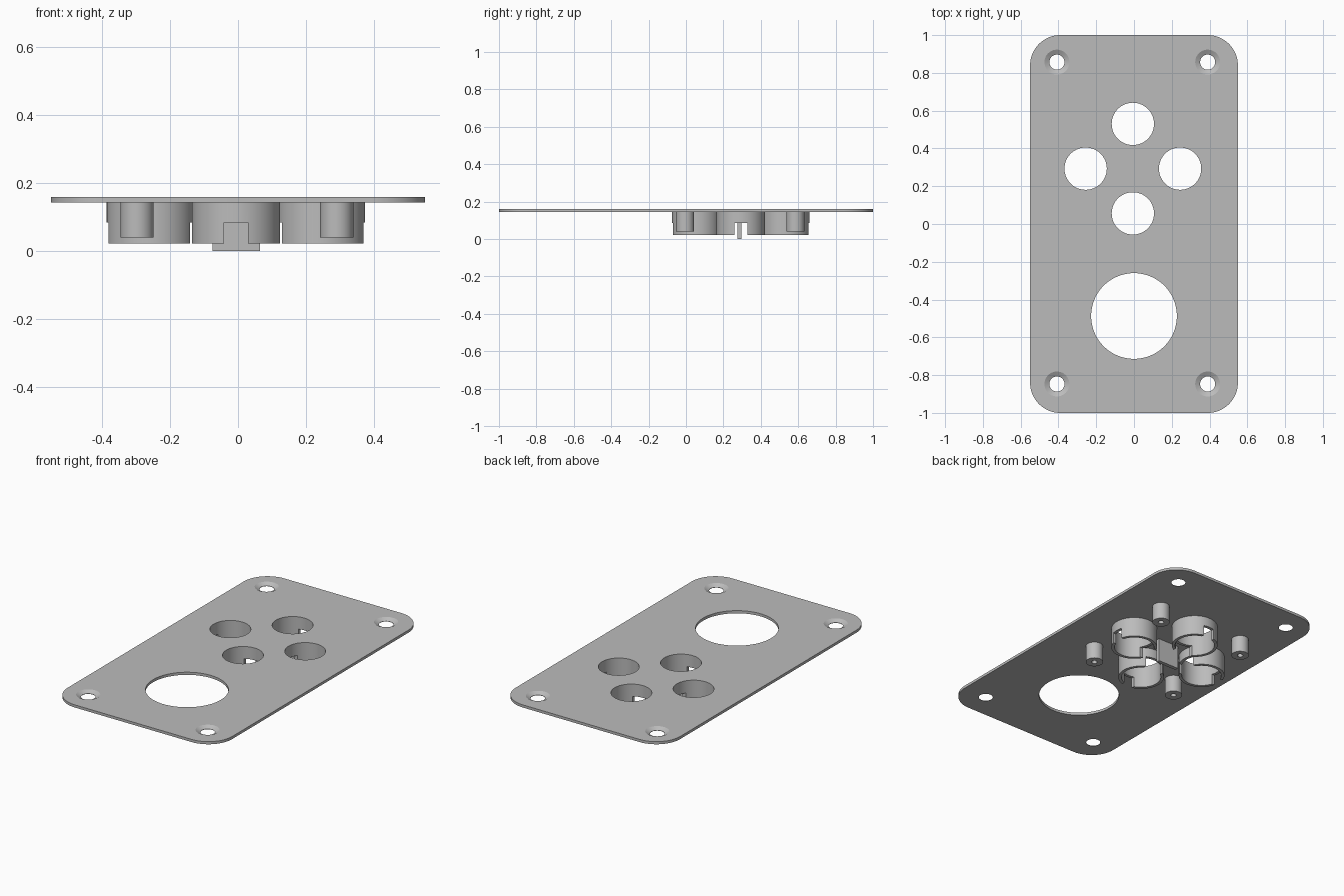
import bpy, bmesh
from math import cos, sin, pi, radians

if "Cube" in bpy.data.objects:
    bpy.data.objects.remove(bpy.data.objects["Cube"])

grey = bpy.data.materials.new("plain grey")
grey.use_nodes = True
COLOUR = (0.5, 0.5, 0.5, 1)
grey.diffuse_color = COLOUR
grey.node_tree.nodes["Principled BSDF"].inputs["Base Color"].default_value = COLOUR

PLATE_Z, TOP_Z = 0.143, 0.159
CX, CY = -0.006, 0.293          # centre of the button cluster


def make(name, bm):
    bmesh.ops.recalc_face_normals(bm, faces=bm.faces)
    mesh = bpy.data.meshes.new(name)
    bm.to_mesh(mesh)
    bm.free()
    mesh.materials.append(grey)
    ob = bpy.data.objects.new(name, mesh)
    bpy.context.collection.objects.link(ob)
    return ob


def select(ob):
    bpy.ops.object.select_all(action="DESELECT")
    ob.select_set(True)
    bpy.context.view_layer.objects.active = ob


def smooth(ob):
    select(ob)
    bpy.ops.object.shade_smooth_by_angle(angle=radians(30))


def lathe(name, profile, x, y, closed=True, steps=64):
    """Spin (radius, z) points about a vertical axis at x, y."""
    bm = bmesh.new()
    rings = [[bm.verts.new((x + r * cos(2 * pi * i / steps),
                            y + r * sin(2 * pi * i / steps), z))
              for i in range(steps)] for r, z in profile]
    pairs = list(zip(rings, rings[1:]))
    if closed:
        pairs.append((rings[-1], rings[0]))
    else:
        bm.faces.new(rings[0])
        bm.faces.new(rings[-1])
    for a, b in pairs:
        for i in range(steps):
            j = (i + 1) % steps
            bm.faces.new((a[i], a[j], b[j], b[i]))
    return make(name, bm)


def box(name, centre, size):
    bm = bmesh.new()
    bmesh.ops.create_cube(bm, size=1)
    bmesh.ops.scale(bm, vec=size, verts=bm.verts)
    bmesh.ops.translate(bm, vec=centre, verts=bm.verts)
    return make(name, bm)


def cut(ob, cutters):
    for c in cutters:
        c.hide_render = True
        mod = ob.modifiers.new("cut", "BOOLEAN")
        mod.operation, mod.solver, mod.object = "DIFFERENCE", "EXACT", c
        select(ob)
        bpy.ops.object.modifier_apply(modifier=mod.name)
        bpy.data.objects.remove(c)


# Rounded cover plate
bm = bmesh.new()
R, STEPS = 0.16, 16
outline = []
for k, (sx, sy) in enumerate([(1, 1), (-1, 1), (-1, -1), (1, -1)]):
    for i in range(STEPS + 1):
        a = (k + i / STEPS) * pi / 2
        outline.append(bm.verts.new((sx * (0.55 - R) + R * cos(a),
                                     sy * (1 - R) + R * sin(a), PLATE_Z)))
base = bm.faces.new(outline)
ext = bmesh.ops.extrude_face_region(bm, geom=[base])
bmesh.ops.translate(bm, vec=(0, 0, TOP_Z - PLATE_Z),
                    verts=[v for v in ext["geom"] if isinstance(v, bmesh.types.BMVert)])
plate = make("cover_plate", bm)

# Button, dial and countersunk screw openings
buttons = {"right": (0.25, 0), "left": (-0.25, 0), "back": (0, 0.237), "front": (0, -0.237)}
holes = [lathe("hole_cutter", [(0.112, 0.1), (0.112, 0.2)], CX + x, CY + y, False)
         for x, y in buttons.values()]
holes.append(lathe("dial_cutter", [(0.227, 0.1), (0.227, 0.2)], 0, -0.487, False, 96))
for x in (-0.408, 0.39):
    for y in (-0.847, 0.857):
        holes.append(lathe("screw_cutter", [(0.04, 0.1), (0.04, 0.145), (0.066, TOP_Z),
                                            (0.066, 0.2)], x, y, False, 48))
cut(plate, holes)
smooth(plate)

# Button guide tubes, notched narrow on the outside and wide on the inside
for name, (x, y) in buttons.items():
    px, py = CX + x, CY + y
    tube = lathe(name + "_button_guide", [(0.13, 0.022), (0.13, PLATE_Z),
                                          (0.112, PLATE_Z), (0.112, 0.022)], px, py)
    dx, dy = (x > 0) - (x < 0), (y > 0) - (y < 0)
    notches = []
    for side, width in ((1, 0.07), (-1, 0.12)):
        size = (0.12 if dx else width, 0.12 if dy else width, 0.085)
        notches.append(box("notch_cutter", (px + side * dx * 0.12, py + side * dy * 0.12,
                                            0.0425), size))
    cut(tube, notches)
    smooth(tube)

# Centre rib between the guides
box("centre_rib", (-0.005, 0.287, PLATE_Z / 2), (0.14, 0.022, PLATE_Z))

# Screw posts with blind pilot holes
for side, x in (("left", -0.297), ("right", 0.29)):
    for end, y in (("front", -0.005), ("back", 0.585)):
        post = lathe(f"{end}_{side}_screw_post",
                     [(0.049, PLATE_Z), (0.049, 0.04), (0.016, 0.04), (0.016, 0.12)],
                     x, y, False, 40)
        smooth(post)
